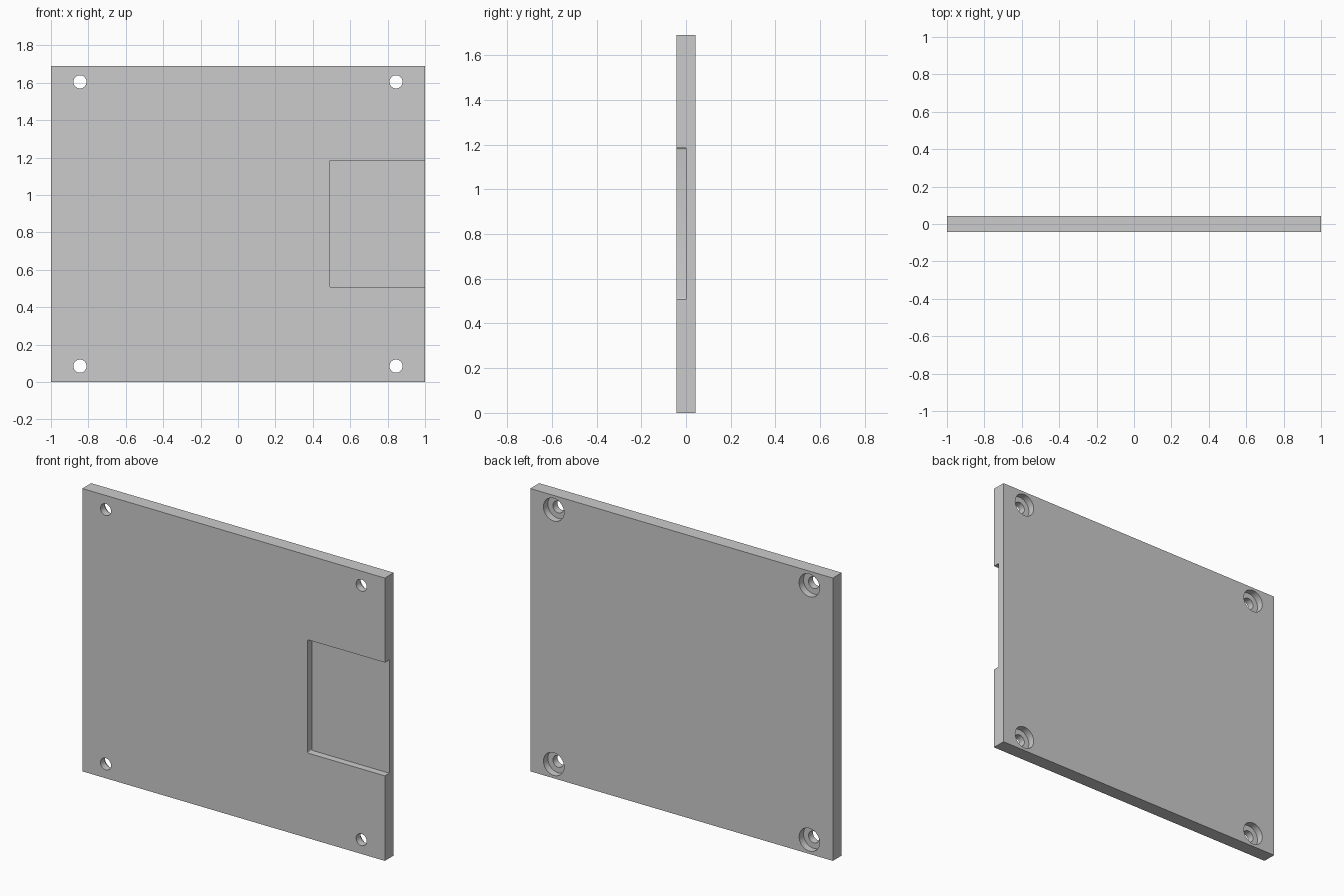
import bpy, bmesh
from math import cos, sin, pi
from mathutils import Matrix

if "Cube" in bpy.data.objects:
    bpy.data.objects.remove(bpy.data.objects["Cube"])

HEIGHT, HALF_T = 1.69, 0.042
HOLE_R, BORE_R, BORE_Y = 0.035, 0.068, 0.0
SIDES = 48


def make_object(name, bm):
    bmesh.ops.recalc_face_normals(bm, faces=bm.faces)
    mesh = bpy.data.meshes.new(name)
    bm.to_mesh(mesh)
    bm.free()
    obj = bpy.data.objects.new(name, mesh)
    bpy.context.collection.objects.link(obj)
    return obj


def add_box(bm, lo, hi):
    size = [b - a for a, b in zip(lo, hi)]
    mid = [(a + b) / 2 for a, b in zip(lo, hi)]
    m = Matrix.Translation(mid) @ Matrix.Diagonal((*size, 1))
    return bmesh.ops.create_cube(bm, size=1, matrix=m)["verts"]


def add_stepped_pin(bm, x, z):
    # thin shaft from the front, wide counterbore at the back
    profile = [(HOLE_R, -0.1), (HOLE_R, BORE_Y), (BORE_R, BORE_Y), (BORE_R, 0.1)]
    rings = [[bm.verts.new((x + r * cos(2 * pi * i / SIDES), y,
                            z + r * sin(2 * pi * i / SIDES)))
              for i in range(SIDES)] for r, y in profile]
    for a, b in zip(rings, rings[1:]):
        for i in range(SIDES):
            j = (i + 1) % SIDES
            bm.faces.new((a[i], a[j], b[j], b[i]))
    bm.faces.new(rings[0])
    bm.faces.new(rings[-1])


# plate
bm = bmesh.new()
add_box(bm, (-1, -HALF_T, 0), (1, HALF_T, HEIGHT))
plate = make_object("mounting_plate", bm)

# side pocket with slightly rounded inner corners
bm = bmesh.new()
add_box(bm, (0.489, -0.1, 0.508), (1.1, 0.0, 1.185))
inner = [e for e in bm.edges
         if all(v.co.x < 0.6 for v in e.verts)
         and abs(e.verts[0].co.y - e.verts[1].co.y) > 0.05]
bmesh.ops.bevel(bm, geom=inner, offset=0.008, segments=4, profile=0.5, affect='EDGES')

# counterbored corner holes
for x in (-0.845, 0.845):
    for z in (0.085, HEIGHT - 0.085):
        add_stepped_pin(bm, x, z)
cutter = make_object("plate_cutter", bm)
cutter.hide_render = True

# cut the plate
bpy.context.view_layer.objects.active = plate
plate.select_set(True)
mod = plate.modifiers.new("cutouts", 'BOOLEAN')
mod.operation = 'DIFFERENCE'
mod.solver = 'EXACT'
mod.object = cutter
bpy.ops.object.modifier_apply(modifier=mod.name)
bpy.data.objects.remove(cutter)
bpy.ops.object.shade_smooth_by_angle()
